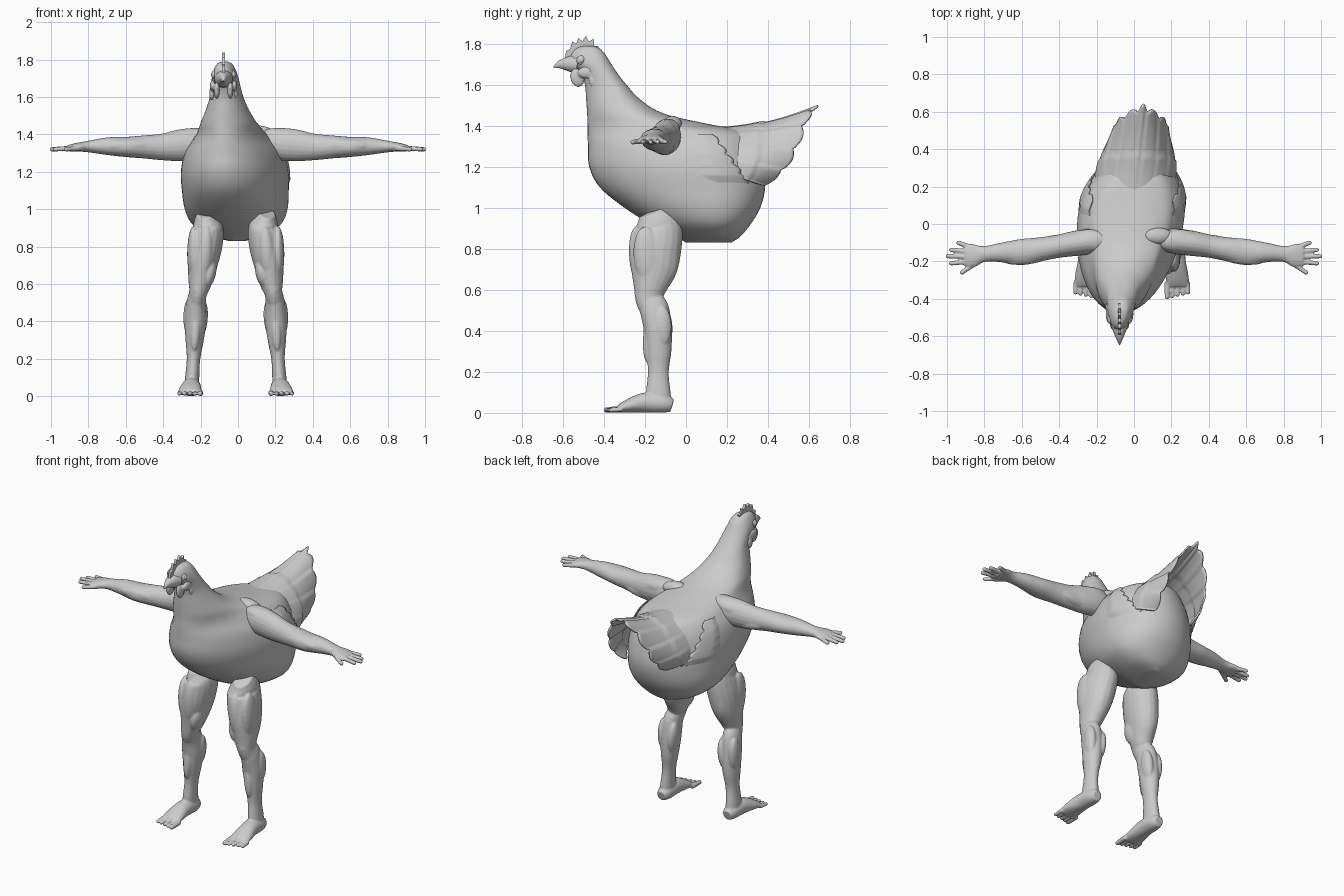
import bpy, bmesh
from math import sin, cos, pi, sqrt
from mathutils import Vector, Matrix, Euler

if "Cube" in bpy.data.objects:
    bpy.data.objects.remove(bpy.data.objects["Cube"])

grey = bpy.data.materials.new("clay_grey")
grey.use_nodes = True
grey.diffuse_color = (0.6, 0.6, 0.6, 1)
grey.node_tree.nodes["Principled BSDF"].inputs["Base Color"].default_value = (0.6, 0.6, 0.6, 1)


def spline(rows, k):
    """Catmull-Rom interpolation of tuples, k steps per span."""
    pad = [rows[0], *rows, rows[-1]]
    out = []
    for i in range(len(rows) - 1):
        a, b, c, d = pad[i:i + 4]
        for j in range(k):
            t = j / k
            out.append(tuple(q + 0.5 * t * (r - p + t * (2 * p - 5 * q + 4 * r - s + t * (3 * (q - r) + s - p)))
                             for p, q, r, s in zip(a, b, c, d)))
    return out + [rows[-1]]


def skin(bm, rings, closed=True):
    """Bridge rows of points; closed rows are also capped."""
    vs = [[bm.verts.new(p) for p in r] for r in rings]
    n = len(vs[0])
    for a, b in zip(vs, vs[1:]):
        for i in range(n if closed else n - 1):
            j = (i + 1) % n
            bm.faces.new((a[i], a[j], b[j], b[i]))
    if closed:
        bm.faces.new(vs[0][::-1])
        bm.faces.new(vs[-1])


def limb(bm, rows, side, k=4, n=20):
    """Tube along rows of (x, y, z, side radius, other radius)."""
    pts = spline(rows, k)
    rings = []
    for i, p in enumerate(pts):
        t = (Vector(pts[min(i + 1, len(pts) - 1)][:3]) - Vector(pts[max(i - 1, 0)][:3])).normalized()
        a = Vector(side)
        a = (a - t * a.dot(t)).normalized()
        b = t.cross(a)
        rings.append([Vector(p[:3]) + a * p[3] * cos(w) + b * p[4] * sin(w)
                      for w in (2 * pi * j / n for j in range(n))])
    skin(bm, rings)


def blob(bm, loc, radii, rot=(0, 0, 0)):
    m = Matrix.LocRotScale(Vector(loc), Euler(rot), Vector(radii))
    bmesh.ops.create_uvsphere(bm, u_segments=20, v_segments=12, radius=1, matrix=m)


def digit(bm, a, b, r):
    """Finger or toe: tapered tube with a round tip."""
    a, b = Vector(a), Vector(b)
    tip = b - (b - a).normalized() * r * 0.7
    limb(bm, [(*a, r, r), (*a.lerp(tip, 0.5), r, r), (*tip, r * 0.9, r * 0.9)], (0, 0, 1), 2, 10)
    blob(bm, tip, (r * 0.9,) * 3)


def finish(name, bm, voxel=0, mirror=False, thick=0, x=0):
    bmesh.ops.recalc_face_normals(bm, faces=bm.faces)
    me = bpy.data.meshes.new(name)
    bm.to_mesh(me)
    bm.free()
    me.materials.append(grey)
    me.shade_smooth()
    ob = bpy.data.objects.new(name, me)
    ob.location.x = x
    bpy.context.collection.objects.link(ob)
    if voxel:
        m = ob.modifiers.new("blend", "REMESH")
        m.mode, m.voxel_size, m.use_smooth_shade = "VOXEL", voxel, True
        m = ob.modifiers.new("soften", "SMOOTH")
        m.factor, m.iterations = 0.5, 6
    if thick:
        m = ob.modifiers.new("thickness", "SOLIDIFY")
        m.thickness, m.offset = thick, 0
    if mirror:
        ob.modifiers.new("mirror", "MIRROR").use_mirror_merge = False
    return ob


def shear(y):
    """The bird's axis is turned slightly off the y axis."""
    return 0.11 * y - 0.02


# Body, neck and head: height, front y, back y, half width
BODY = spline([(.83, 0, .22, .04), (.86, -.05, .265, .15), (.92, -.17, .315, .236), (1, -.3, .362, .272),
               (1.1, -.42, .386, .282), (1.2, -.472, .375, .284), (1.3, -.478, .345, .262),
               (1.37, -.48, .295, .215), (1.41, -.48, .1, .18), (1.46, -.482, -.11, .15),
               (1.53, -.487, -.225, .115), (1.6, -.493, -.29, .089), (1.66, -.515, -.337, .077),
               (1.71, -.56, -.37, .069), (1.75, -.56, -.395, .056), (1.78, -.53, -.425, .037),
               (1.79, -.49, -.46, .012)], 5)


def egg(row):
    """Centre y, front and back radius of a body section."""
    z, f, b, w = row
    c = (f + b) / 2 + 0.1 * (b - f)
    return c, c - f, b - c


bm = bmesh.new()
rings = []
for row in BODY:
    c, rf, rb = egg(row)
    ring = []
    for i in range(56):
        w = 2 * pi * i / 56
        y = c + sin(w) * (rb if sin(w) > 0 else rf)
        ring.append((row[3] * cos(w) + shear(y), y, row[0]))
    rings.append(ring)
skin(bm, rings)
finish("body", bm)

# Folded wing feathers hugging the flanks, following the body sections
for s, name in ((1, "left_wing"), (-1, "right_wing")):
    bm = bmesh.new()
    rows = []
    flank = [r for r in BODY if 1.115 < r[0] < 1.36]
    for row in spline(flank, 4):
        v = (row[0] - 1.115) / 0.245
        c, rf, rb = egg(row)
        rim = 0.3 - 0.18 * v + 0.018 * abs(sin(pi * 5 * v))
        line = []
        for j in range(13):
            y = 0.02 + (rim - 0.02) * j / 12
            x = row[3] * sqrt(1 - ((y - c) / (rb if y > c else rf)) ** 2)
            lift = -0.012 + 0.02 * min(1, j / 6) * min(1, 0.3 + 4 * v)
            line.append((s * (x + lift) + shear(y), y, row[0]))
        rows.append(line)
    skin(bm, rows, False)
    finish(name, bm, thick=0.006)

# Tail: arched shell of overlapping feathers, open at the back, stepped below its coverts
BASE = spline([(0, .1, 1.385), (.08, .12, 1.37), (.15, .16, 1.33), (.2, .2, 1.25), (.215, .22, 1.16)], 9)
RIM = spline([(0, .645, 1.492), (.065, .605, 1.435), (.122, .557, 1.31), (.14, .49, 1.19), (.12, .385, 1.105)], 9)
bm = bmesh.new()
rows = []
for i in range(-36, 37):
    n = abs(i)
    a, r = Vector(BASE[n]), Vector(RIM[n])
    f = ((n + 4) % 8) / 8
    phi = n / 36 * pi / 2
    end = 1 - 0.06 * (1 - sin(pi * f))
    line = []
    for j in range(25):
        v = end * j / 24
        p = a.lerp(r, v)
        puff = 0.025 * sin(pi * v) * sin(phi) + 0.01 * (1 - f) * v + (0.014 * j / 24 if j < 13 else 0)
        p += Vector((sin(phi), 0, cos(phi))) * puff
        p.z -= 0.03 * sin(pi * v) * cos(phi)
        line.append(((p.x if i >= 0 else -p.x) + shear(p.y), p.y, p.z))
    rows.append(line)
skin(bm, rows, False)
finish("tail", bm, thick=0.01)

# Head details
HX = shear(-.52)
bm = bmesh.new()
limb(bm, [(HX, -.53, 1.70, .05, .05), (HX, -.575, 1.702, .034, .036), (HX, -.615, 1.698, .017, .02),
          (HX, -.645, 1.685, .003, .004)], (1, 0, 0))
finish("beak", bm)

bm = bmesh.new()
comb = [(-.59, 1.73), (-.585, 1.765), (-.565, 1.775), (-.555, 1.812), (-.535, 1.80), (-.525, 1.828), (-.505, 1.812),
        (-.488, 1.838), (-.473, 1.81), (-.45, 1.825), (-.448, 1.79), (-.425, 1.79), (-.44, 1.75), (-.54, 1.73)]
bm.faces.new([bm.verts.new((0, y, z)) for y, z in comb])
ob = finish("comb", bm, thick=0.016, x=HX)
ob.data.shade_flat()

bm = bmesh.new()
blob(bm, (.036, -.53, 1.635), (.016, .035, .047), (.25, 0, 0))
blob(bm, (.062, -.447, 1.62), (.015, .026, .036))
blob(bm, (.058, -.48, 1.66), (.016, .05, .03))
finish("wattles", bm, voxel=0.005, mirror=True, x=HX)

bm = bmesh.new()
blob(bm, (.052, -.51, 1.72), (.012, .024, .022))
blob(bm, (.058, -.51, 1.72), (.01, .014, .014))
finish("eyes", bm, mirror=True, x=HX)

# Legs: tapered tube, muscle bulges, foot and toes
bm = bmesh.new()
limb(bm, [(.165, -.165, .98, .045, .07), (.158, -.148, .94, .068, .102), (.15, -.137, .89, .085, .12),
          (.163, -.147, .8, .09, .124), (.178, -.158, .7, .079, .114), (.192, -.177, .6, .061, .078),
          (.202, -.178, .55, .048, .067), (.211, -.153, .5, .052, .072), (.215, -.137, .4, .058, .068),
          (.22, -.133, .3, .049, .062), (.226, -.135, .2, .036, .051), (.233, -.135, .1, .038, .06),
          (.235, -.13, .03, .04, .06)], (1, 0, 0))
blob(bm, (.225, -.185, .76), (.035, .07, .15), (.1, 0, 0))
blob(bm, (.165, -.235, .77), (.045, .043, .14), (.05, -.08, 0))
blob(bm, (.14, -.2, .66), (.035, .055, .08), (0, -.2, 0))
blob(bm, (.185, -.085, .74), (.045, .05, .12), (-.15, -.1, 0))
blob(bm, (.205, -.215, .57), (.03, .034, .04))
blob(bm, (.18, -.11, .41), (.03, .045, .1), (0, -.1, 0))
blob(bm, (.252, -.115, .42), (.028, .045, .1))
blob(bm, (.215, -.175, .38), (.03, .034, .14), (-.08, -.05, 0))
limb(bm, [(.235, -.067, .035, .03, .032), (.235, -.11, .045, .046, .045), (.238, -.2, .05, .051, .049),
          (.243, -.28, .034, .061, .033), (.244, -.33, .019, .062, .018)], (1, 0, 0))
for i in range(5):
    x = 0.188 + 0.028 * i
    digit(bm, (x, -.31, .018), (x + .002, -.4 + .006 * i, .0135), 0.0155 if i == 0 else 0.012)
finish("legs", bm, voxel=0.005, mirror=True, x=-0.012)

# Arms: tapered tube, muscle bulges, hand and fingers
bm = bmesh.new()
limb(bm, [(.1, -.085, 1.37, .04, .05), (.2, -.09, 1.352, .066, .083), (.3, -.102, 1.342, .068, .086),
          (.4, -.118, 1.333, .062, .072), (.5, -.135, 1.333, .064, .062), (.6, -.15, 1.333, .07, .054),
          (.7, -.152, 1.337, .054, .047), (.8, -.16, 1.335, .042, .031), (.86, -.168, 1.332, .063, .023),
          (.905, -.168, 1.326, .058, .017)], (0, 1, 0))
blob(bm, (.24, -.09, 1.382), (.12, .062, .05), (0, .15, 0))
blob(bm, (.38, -.14, 1.348), (.11, .035, .042))
blob(bm, (.37, -.09, 1.305), (.13, .035, .038), (0, -.1, 0))
blob(bm, (.58, -.185, 1.34), (.12, .032, .035), (0, 0, -.1))
for a, b in (((.87, -.125), (.948, -.097)), ((.87, -.15), (.988, -.137)),
             ((.87, -.175), (1.006, -.172)), ((.87, -.2), (.988, -.211)), ((.81, -.185), (.928, -.265))):
    digit(bm, (*a, 1.328), (*b, 1.32), 0.0135)
finish("arms", bm, voxel=0.005, mirror=True)

# Raised flap of the left shoulder on the back
bm = bmesh.new()
blob(bm, (.13, -.065, 1.41), (.08, .045, .035), (0, .2, 0))
finish("left_shoulder_flap", bm)
